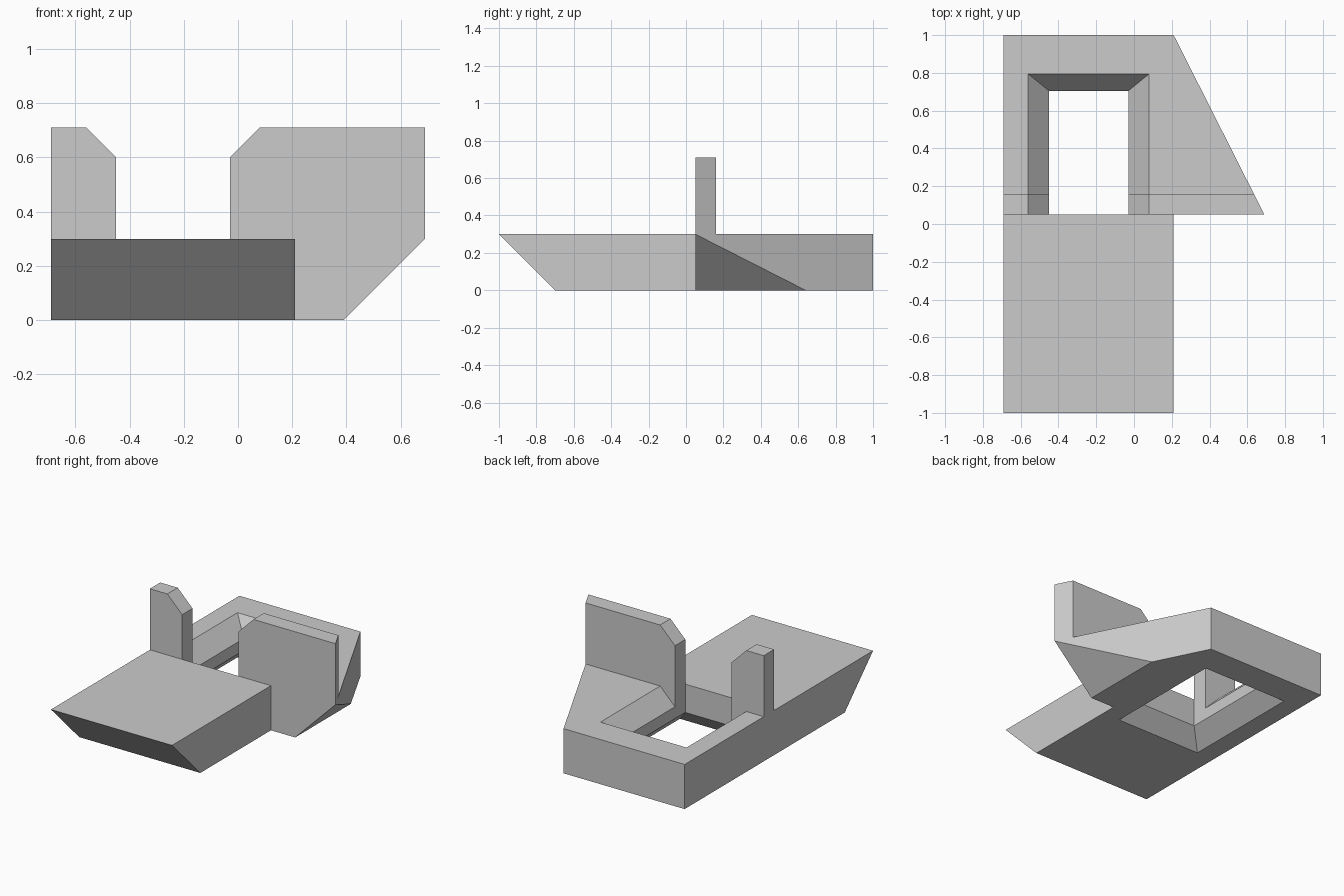
import bpy, bmesh

default = bpy.data.objects.get("Cube")
if default:
    bpy.data.objects.remove(default, do_unlink=True)

# Single plain material
grey = bpy.data.materials.new("plain_grey")
grey.use_nodes = True
grey.diffuse_color = (0.6, 0.6, 0.6, 1)
grey.node_tree.nodes["Principled BSDF"].inputs["Base Color"].default_value = (0.6, 0.6, 0.6, 1)


def loft(name, rings):
    """Solid skinned through matching rings of points, capped at both ends."""
    bm = bmesh.new()
    loops = [[bm.verts.new(p) for p in ring] for ring in rings]
    for a, b in zip(loops, loops[1:]):
        for i in range(len(a)):
            j = (i + 1) % len(a)
            bm.faces.new((a[i], a[j], b[j], b[i]))
    bm.faces.new(loops[0][::-1])
    bm.faces.new(loops[-1])
    bmesh.ops.remove_doubles(bm, verts=bm.verts, dist=0.0001)
    bmesh.ops.recalc_face_normals(bm, faces=bm.faces)
    mesh = bpy.data.meshes.new(name)
    bm.to_mesh(mesh)
    bm.free()
    mesh.materials.append(grey)
    obj = bpy.data.objects.new(name, mesh)
    bpy.context.collection.objects.link(obj)
    return obj


def at_height(points, z):
    return [(x, y, z) for x, y in points]


def rectangle(x0, x1, y0, y1, z):
    return at_height([(x0, y0), (x1, y0), (x1, y1), (x0, y1)], z)


H = 0.30          # deck height
L, R = -0.69, 0.21  # slab sides
F = 0.05          # front plane of the side wing and the plates

# Slab with raked nose, and undercut wing on its left
bottom = [(L, -0.70), (R, -0.70), (R, F), (0.39, F), (0.39, 0.64), (R, 1), (L, 1)]
top = [(L, -1), (R, -1), (R, F), (0.69, F), (0.69, F), (R, 1), (L, 1)]
body = loft("body", [at_height(bottom, 0), at_height(top, H)])

# Opening through the slab, flared above and below
cutter = loft("opening_cutter", [
    rectangle(-0.61, 0.13, -0.095, 0.835, -0.05),
    rectangle(-0.45, -0.03, F, 0.705, 0.11),
    rectangle(-0.45, -0.03, F, 0.705, 0.19),
    rectangle(-0.61, 0.13, F, 0.835, 0.35),
])
cutter.hide_render = True
cut = body.modifiers.new("opening", "BOOLEAN")
cut.operation = "DIFFERENCE"
cut.solver = "EXACT"
cut.object = cutter
bpy.context.view_layer.objects.active = body
bpy.ops.object.modifier_apply(modifier=cut.name)
bpy.data.objects.remove(cutter, do_unlink=True)


# Upright plates on either side, seated on the flared rim
def plate(name, outer_front, outer_back, inner_top, inner):
    def profile(outer, y):
        pts = [(outer, H), (outer, 0.71), (inner_top, 0.71),
               (inner, 0.60), (inner, 0.19), (inner_top, H)]
        return [(x, y, z) for x, z in pts]
    return loft(name, [profile(outer_front, F), profile(outer_back, 0.16)])


plate("right_plate", L, L, -0.56, -0.45)
plate("left_plate", 0.69, 0.634, 0.08, -0.03)
